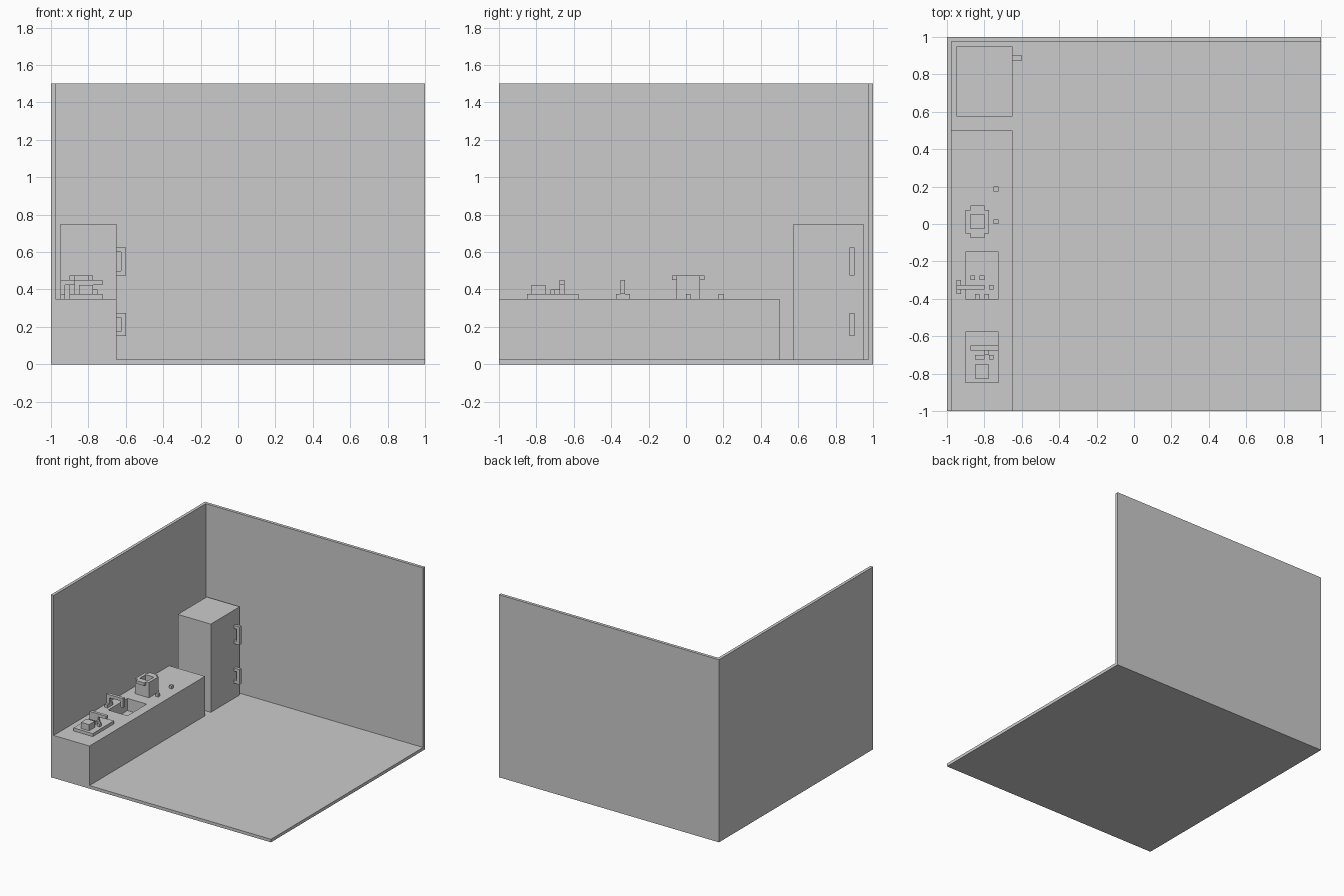
import bpy, bmesh

if "Cube" in bpy.data.objects:
    bpy.data.objects.remove(bpy.data.objects["Cube"])


def boxes(name, *spans):
    """One object from boxes given as (x0, x1, y0, y1, z0, z1)."""
    bm = bmesh.new()
    for x0, x1, y0, y1, z0, z1 in spans:
        vs = bmesh.ops.create_cube(bm, size=1)["verts"]
        for v in vs:
            v.co = (x1 if v.co.x > 0 else x0,
                    y1 if v.co.y > 0 else y0,
                    z1 if v.co.z > 0 else z0)
    me = bpy.data.meshes.new(name)
    bm.to_mesh(me)
    bm.free()
    ob = bpy.data.objects.new(name, me)
    bpy.context.collection.objects.link(ob)
    return ob


def cut(ob, span):
    """Hollow out a box-shaped recess."""
    cutter = boxes(ob.name + "_cutter", span)
    cutter.hide_render = True
    cutter.hide_viewport = True
    mod = ob.modifiers.new("recess", "BOOLEAN")
    mod.operation = "DIFFERENCE"
    mod.solver = "EXACT"
    mod.object = cutter


V = 0.025      # block unit
TOP = 0.35     # worktop height

# Room shell
boxes("floor", (-1, 1, -1, 1, 0, V))
boxes("left_wall", (-1, -0.975, -1, 1, V, 1.5))
boxes("back_wall", (-0.975, 1, 0.975, 1, V, 1.5))

# Counter with sink recess
counter = boxes("counter", (-0.975, -0.65, -1, 0.5, V, TOP))
cut(counter, (-0.9, -0.725, -0.4, -0.15, TOP - 0.1, TOP + 0.1))

# Small pieces in the sink
boxes("sink_pieces", *[(x, x + V, y, y + V, 0.25, 0.275) for x, y in
      ((-0.875, -0.3), (-0.825, -0.3), (-0.775, -0.35),
       (-0.85, -0.4), (-0.8, -0.4))])

# Faucet: column, spout, outlet and two taps
boxes("faucet",
      (-0.95, -0.925, -0.35, -0.325, TOP, 0.45),
      (-0.925, -0.8, -0.35, -0.325, 0.425, 0.45),
      (-0.825, -0.8, -0.35, -0.325, 0.375, 0.425))
boxes("faucet_taps", *[(-0.95, -0.925, y, y + V, TOP, 0.375)
                       for y in (-0.375, -0.325)])

# Refrigerator and its looped handles
boxes("refrigerator", (-0.95, -0.65, 0.575, 0.95, V, 0.75))
for name, z0, z1 in (("lower_handle", 0.15, 0.275), ("upper_handle", 0.475, 0.625)):
    boxes(name,
          (-0.625, -0.6, 0.875, 0.9, z0, z1),
          (-0.65, -0.625, 0.875, 0.9, z0, z0 + V),
          (-0.65, -0.625, 0.875, 0.9, z1 - V, z1))

# Cooking pot with rim grips
pot = boxes("pot", (-0.9, -0.775, -0.05, 0.075, TOP, 0.475))
cut(pot, (-0.875, -0.8, -0.025, 0.05, 0.375, 0.6))
boxes("pot_grips", *[(-0.875, -0.8, y, y + V, 0.45, 0.475)
                     for y in (-0.075, 0.075)])

# Loose crumbs on the worktop
boxes("crumbs", *[(-0.75, -0.725, y, y + V, TOP, 0.375) for y in (0, 0.175)])

# Cutting board with food block, slices and a knife
boxes("cutting_board", (-0.9, -0.725, -0.85, -0.575, TOP, 0.375))
boxes("food_block", (-0.85, -0.775, -0.825, -0.75, 0.375, 0.425))
boxes("slices",
      (-0.85, -0.8, -0.725, -0.7, 0.375, 0.4),
      (-0.8, -0.775, -0.7, -0.675, 0.375, 0.4),
      (-0.775, -0.75, -0.725, -0.7, 0.375, 0.4))
boxes("knife",
      (-0.875, -0.725, -0.675, -0.65, 0.425, 0.45),
      (-0.875, -0.8, -0.675, -0.65, 0.375, 0.425))
